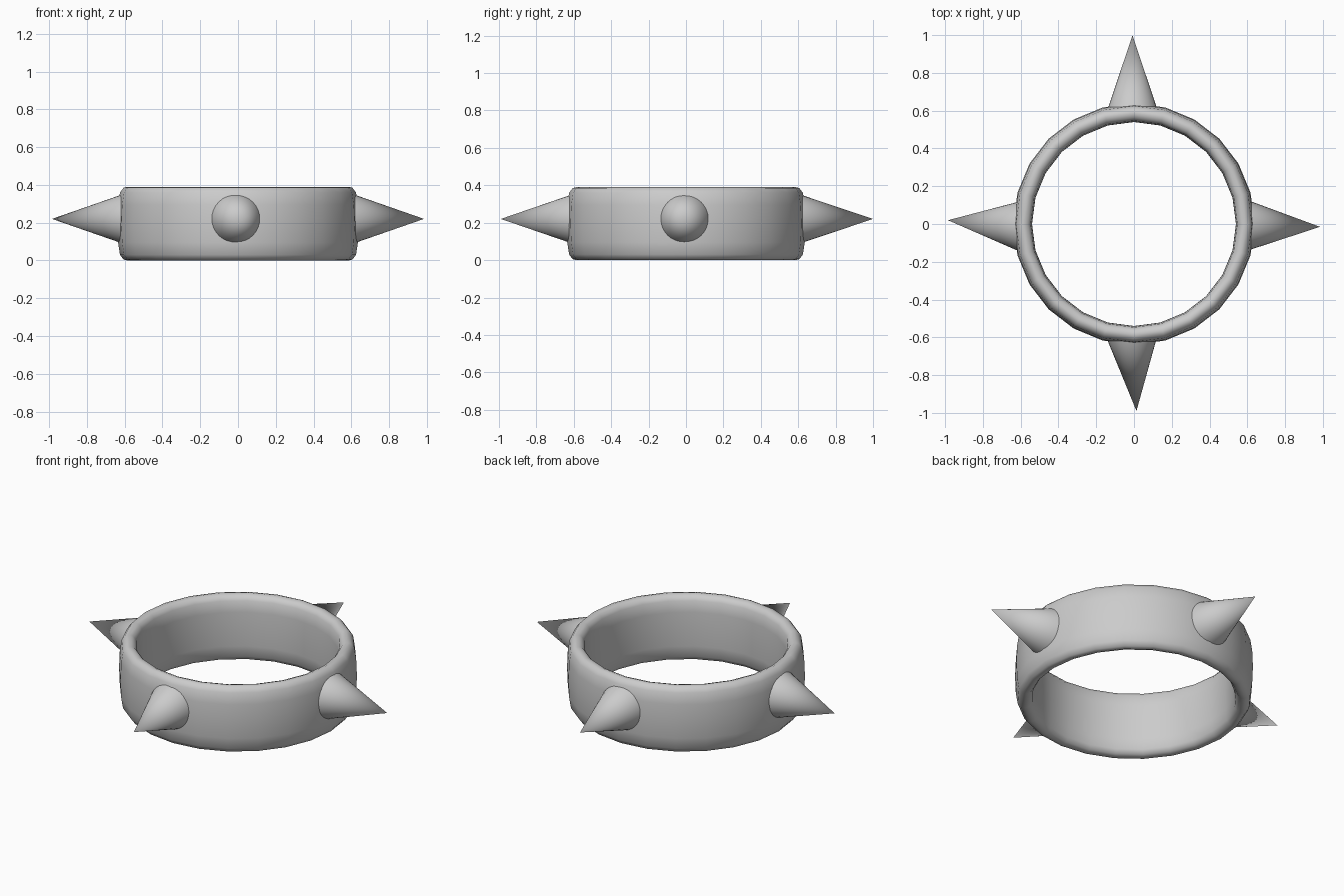
import bpy, bmesh, math
from mathutils import Vector

cube = bpy.data.objects.get("Cube")
if cube:
    bpy.data.objects.remove(cube, do_unlink=True)

GREY = (0.6, 0.6, 0.6, 1)
metal = bpy.data.materials.new("grey metal")
metal.use_nodes = True
metal.diffuse_color = GREY
metal.node_tree.nodes["Principled BSDF"].inputs["Base Color"].default_value = GREY


def add_object(name, bm, angle):
    bmesh.ops.recalc_face_normals(bm, faces=bm.faces)
    mesh = bpy.data.meshes.new(name)
    bm.to_mesh(mesh)
    bm.free()
    mesh.materials.append(metal)
    obj = bpy.data.objects.new(name, mesh)
    bpy.context.collection.objects.link(obj)
    bpy.ops.object.select_all(action="DESELECT")
    obj.select_set(True)
    bpy.context.view_layer.objects.active = obj
    bpy.ops.object.shade_smooth_by_angle(angle=math.radians(angle))
    return obj


# Band: rounded cross-section (radius, height above middle) mirrored and spun
MID = 0.195
SEGMENTS = 24
upper = [(0.54, 0.0), (0.541, 0.10), (0.547, 0.165), (0.563, 0.187), (0.585, 0.195),
         (0.606, 0.19), (0.625, 0.165), (0.635, 0.10), (0.639, 0.0)]
section = upper + [(r, -h) for r, h in reversed(upper[1:-1])]
bm = bmesh.new()
rings = []
for i in range(SEGMENTS):
    a = math.tau * i / SEGMENTS
    rings.append([bm.verts.new((r * math.cos(a), r * math.sin(a), MID + h)) for r, h in section])
for i in range(SEGMENTS):
    here, after = rings[i], rings[(i + 1) % SEGMENTS]
    for j in range(len(section)):
        k = (j + 1) % len(section)
        bm.faces.new((here[j], after[j], after[k], here[k]))
add_object("band", bm, 80)


# Spikes: cones sunk into the band, each leaning very slightly
def spike(name, base, tip, radius=0.134):
    base, tip = Vector(base), Vector(tip)
    axis = tip - base
    bm = bmesh.new()
    bmesh.ops.create_cone(bm, cap_ends=True, segments=32, radius1=radius, radius2=0,
                          depth=axis.length)
    bmesh.ops.rotate(bm, verts=bm.verts, matrix=axis.to_track_quat("Z", "Y").to_matrix())
    bmesh.ops.translate(bm, verts=bm.verts, vec=(base + tip) / 2)
    add_object(name, bm, 40)


Z = 0.22
spike("front_spike", (-0.01, -0.6, Z), (0.013, -0.99, Z))
spike("back_spike", (-0.008, 0.6, Z), (-0.008, 1.0, Z))
spike("left_spike", (0.6, -0.008, Z), (0.985, -0.015, Z))
spike("right_spike", (-0.6, -0.01, Z), (-0.985, 0.02, Z))
